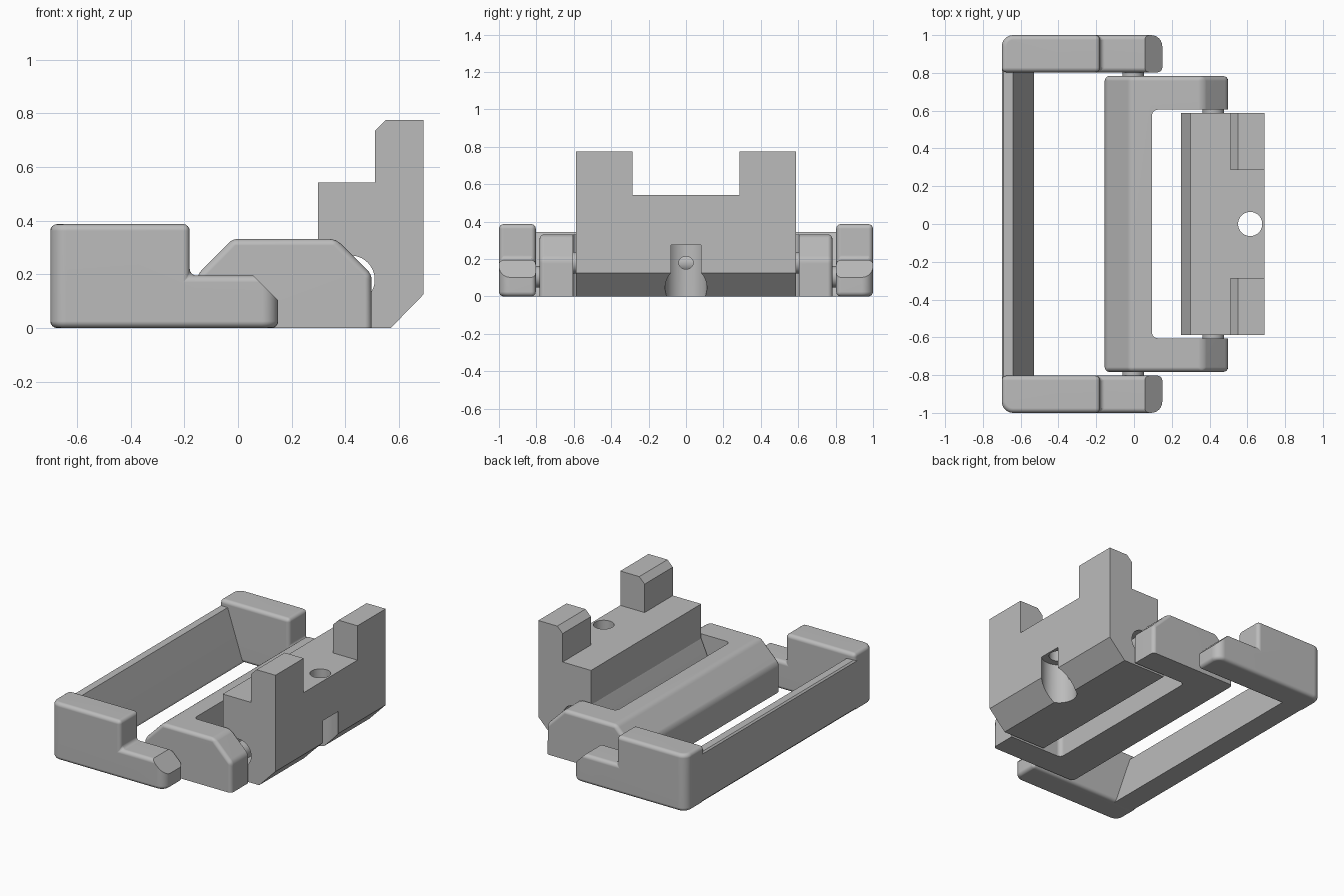
import bpy, bmesh, math
from mathutils import Vector

if "Cube" in bpy.data.objects:
    bpy.data.objects.remove(bpy.data.objects["Cube"], do_unlink=True)

grey = bpy.data.materials.new("plain_grey")
grey.use_nodes = True
COLOUR = (0.5, 0.5, 0.5, 1)
grey.diffuse_color = COLOUR
grey.node_tree.nodes["Principled BSDF"].inputs["Base Color"].default_value = COLOUR


def prism(profile, y0, y1):
    """Extrude an XZ profile along y."""
    bm = bmesh.new()
    face = bm.faces.new([bm.verts.new((x, y0, z)) for x, z in profile])
    new = bmesh.ops.extrude_face_region(bm, geom=[face])["geom"]
    verts = [v for v in new if isinstance(v, bmesh.types.BMVert)]
    bmesh.ops.translate(bm, vec=(0, y1 - y0, 0), verts=verts)
    bmesh.ops.recalc_face_normals(bm, faces=bm.faces)
    return bm


def round_edges(bm, radius, segments, rule):
    edges = [e for e in bm.edges if rule(e)]
    bmesh.ops.bevel(bm, geom=edges, offset=radius, segments=segments,
                    profile=0.5, affect='EDGES', clamp_overlap=True)


def slice_off(bm, point, normal):
    """Remove everything beyond a plane and cap the cut."""
    geom = bm.verts[:] + bm.edges[:] + bm.faces[:]
    bmesh.ops.bisect_plane(bm, geom=geom, plane_co=point, plane_no=normal, clear_outer=True)
    bmesh.ops.holes_fill(bm, edges=[e for e in bm.edges if e.is_boundary])
    bmesh.ops.recalc_face_normals(bm, faces=bm.faces)


def finish(bm, name):
    mesh = bpy.data.meshes.new(name)
    bm.to_mesh(mesh)
    bm.free()
    obj = bpy.data.objects.new(name, mesh)
    bpy.context.collection.objects.link(obj)
    mesh.materials.append(grey)
    return obj


def cylinder(name, centre, radius, length, along_y=False):
    bm = bmesh.new()
    bmesh.ops.create_cone(bm, cap_ends=True, segments=40, radius1=radius,
                          radius2=radius, depth=length)
    obj = finish(bm, name)
    if along_y:
        obj.rotation_euler.x = math.pi / 2
    obj.location = centre
    return obj


def activate(obj):
    bpy.ops.object.select_all(action='DESELECT')
    obj.select_set(True)
    bpy.context.view_layer.objects.active = obj


def cut(obj, cutter):
    cutter.hide_render = True
    mod = obj.modifiers.new("cut", 'BOOLEAN')
    mod.operation = 'DIFFERENCE'
    mod.solver = 'EXACT'
    mod.object = cutter
    activate(obj)
    bpy.ops.object.modifier_apply(modifier=mod.name)
    bpy.data.objects.remove(cutter, do_unlink=True)


def smooth(obj):
    activate(obj)
    bpy.ops.object.shade_smooth_by_angle(angle=math.radians(30))
    mod = obj.modifiers.new("even_shading", 'WEIGHTED_NORMAL')
    mod.keep_sharp = True


def is_upright(e):
    a, b = (v.co for v in e.verts)
    return abs(a.x - b.x) < 1e-4 and abs(a.y - b.y) < 1e-4


def is_sharp(e):
    return e.calc_face_angle(0) > math.radians(30)


# Stepped end plates of the outer frame
plate = [(-0.7, 0), (0.15, 0), (0.15, 0.195), (-0.18, 0.195), (-0.18, 0.387), (-0.7, 0.387)]
for side, name in ((1, "back_end_plate"), (-1, "front_end_plate")):
    bm = prism(plate, *sorted((side * 0.803, side * 1.0)))
    round_edges(bm, 0.06, 6, lambda e: is_upright(e) and abs(e.verts[0].co.x + 0.18) > 0.1
                and abs(e.verts[0].co.y) > 0.9)
    round_edges(bm, 0.025, 4, is_sharp)
    slice_off(bm, (0.105, 0, 0.147), Vector((1, 0, 1)).normalized())
    smooth(finish(bm, name))

# Long rail of the outer frame, sloping on the inside
rail = [(-0.7, 0.02), (-0.68, 0), (-0.53, 0), (-0.53, 0.015), (-0.64, 0.345), (-0.69, 0.345), (-0.7, 0.335)]
smooth(finish(prism(rail, -0.83, 0.83), "outer_rail"))

# Inner frame: bevelled bar with two arms left after the opening is cut
inner = [(-0.155, 0), (0.498, 0), (0.498, 0.2), (0.365, 0.332), (-0.02, 0.332), (-0.155, 0.195)]
bm = prism(inner, -0.783, 0.783)
round_edges(bm, 0.025, 4, lambda e: is_sharp(e) and max(v.co.z for v in e.verts) > 0.01)
inner_frame = finish(bm, "inner_frame")
bm = prism([(0.095, -0.1), (0.7, -0.1), (0.7, 0.5), (0.095, 0.5)], -0.605, 0.605)
round_edges(bm, 0.03, 4, is_upright)
cut(inner_frame, finish(bm, "opening_cutter"))
smooth(inner_frame)

# Hinge pins
PIVOT = (0.42, 0, 0.18)
smooth(cylinder("inner_hinge_pin", PIVOT, 0.057, 1.25, True))
for side, name in ((1, "back_outer_pin"), (-1, "front_outer_pin")):
    smooth(cylinder(name, (-0.005, side * 0.79, 0.105), 0.057, 0.07, True))

# Clamp block with a rounded knuckle, two raised posts and a chamfered foot
block_shape = [(0.25, 0), (0.57, 0), (0.692, 0.125), (0.692, 0.775), (0.55, 0.775),
               (0.51, 0.735), (0.51, 0.543), (0.298, 0.543), (0.298, 0.31), (0.28, 0.27),
               (0.25, 0.2)]
block = finish(prism(block_shape, -0.588, 0.588), "clamp_block")
cut(block, finish(prism([(0.4, 0.543), (0.8, 0.543), (0.8, 0.9), (0.4, 0.9)],
                        -0.287, 0.287), "notch_cutter"))
cut(block, cylinder("hinge_hole_cutter", PIVOT, 0.09, 1.4, True))
cut(block, cylinder("screw_hole_cutter", (0.615, 0, 0.4), 0.064, 1))
cut(block, cylinder("screw_head_cutter", (0.615, 0, 0.025), 0.112, 0.5))
activate(block)
bpy.ops.object.shade_smooth_by_angle(angle=math.radians(20))
